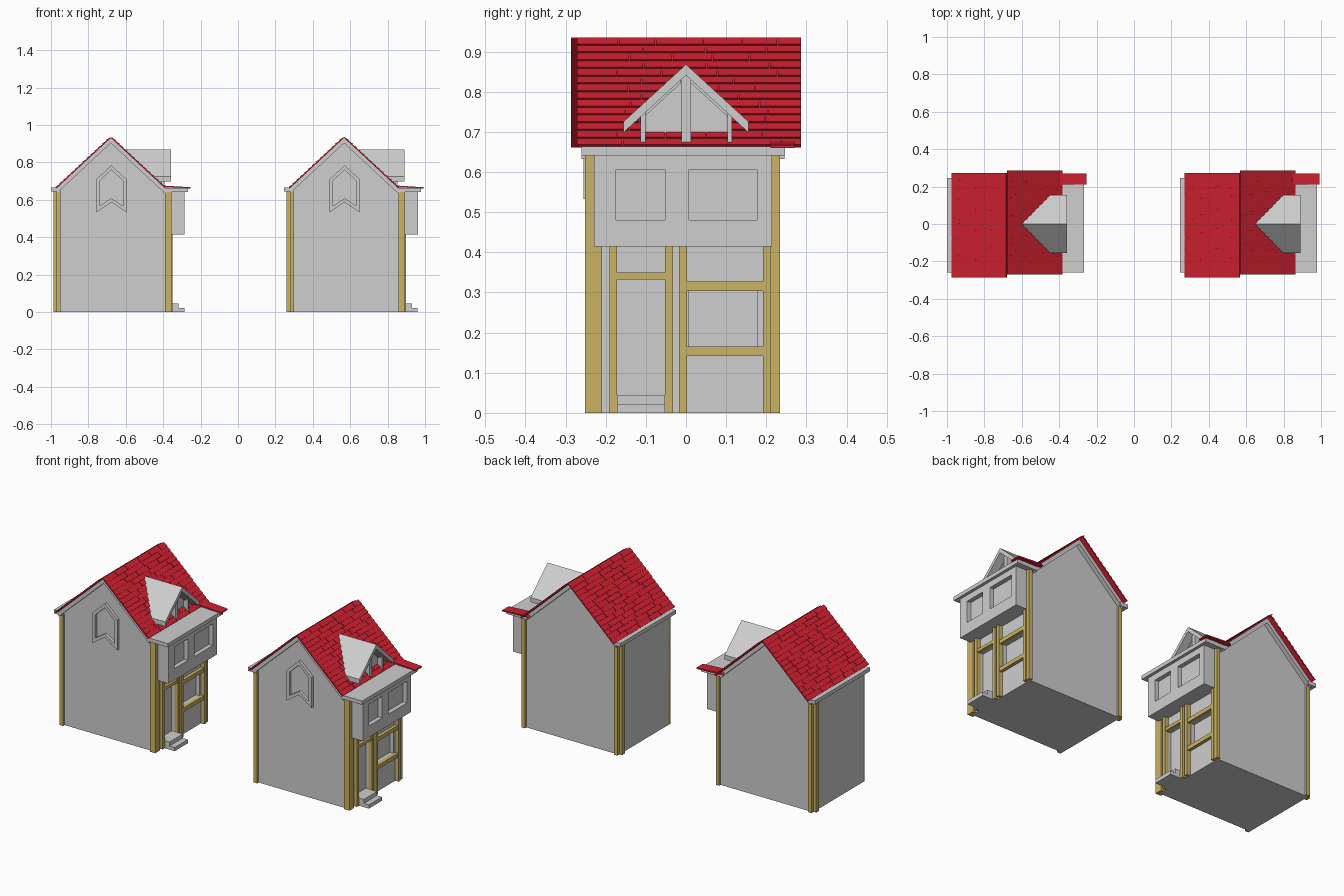
import bpy, bmesh, random
from mathutils import Vector

random.seed(4)
if "Cube" in bpy.data.objects:
    bpy.data.objects.remove(bpy.data.objects["Cube"], do_unlink=True)


def material(name, rgb):
    m = bpy.data.materials.new(name)
    m.use_nodes = True
    m.diffuse_color = (*rgb, 1)
    m.node_tree.nodes["Principled BSDF"].inputs["Base Color"].default_value = (*rgb, 1)
    return m


GREY = material("pale_grey", (0.62, 0.62, 0.62))
RED = material("roof_red", (0.63, 0.015, 0.03))
WOOD = material("timber_yellow", (0.6, 0.45, 0.13))
parts = []


def add_prism(bm, pts, axis, a, b):
    """Extrude a closed profile from a to b along 'x' (y,z points) or 'y' (x,z points)."""
    def place(p, d):
        return (d, p[0], p[1]) if axis == "x" else (p[0], d, p[1])
    lo = [bm.verts.new(place(p, a)) for p in pts]
    hi = [bm.verts.new(place(p, b)) for p in pts]
    n = len(pts)
    bm.faces.new(lo)
    bm.faces.new(hi[::-1])
    for i in range(n):
        j = (i + 1) % n
        bm.faces.new((lo[j], lo[i], hi[i], hi[j]))


def finish(name, bm, mat):
    bmesh.ops.recalc_face_normals(bm, faces=bm.faces)
    me = bpy.data.meshes.new(name)
    bm.to_mesh(me)
    bm.free()
    me.materials.append(mat)
    ob = bpy.data.objects.new(name, me)
    bpy.context.collection.objects.link(ob)
    parts.append(ob)
    return ob


def prism(name, pts, axis, a, b, mat):
    bm = bmesh.new()
    add_prism(bm, pts, axis, a, b)
    return finish(name, bm, mat)


def box(name, x, y, z, mat):
    pts = [(x[0], z[0]), (x[1], z[0]), (x[1], z[1]), (x[0], z[1])]
    return prism(name, pts, "y", y[0], y[1], mat)


def recess(ob, x, y, z):
    """Cut a box-shaped opening into a part."""
    cutter = box("cutter", x, y, z, GREY)
    parts.remove(cutter)
    cutter.hide_render = True
    mod = ob.modifiers.new("opening", "BOOLEAN")
    mod.operation = "DIFFERENCE"
    mod.solver = "EXACT"
    mod.object = cutter
    with bpy.context.temp_override(object=ob, active_object=ob):
        bpy.ops.object.modifier_apply(modifier=mod.name)
    bpy.data.objects.remove(cutter, do_unlink=True)


RX, RZ = -0.68, 0.931          # ridge
HALF, DROP = 0.29, 0.27        # half width and fall of the roof

# Main walls with door and window openings
body = prism("house_walls", [(-0.97, 0), (-0.372, 0), (-0.372, 0.64),
             (RX, RZ - 0.01), (-0.97, 0.65)], "y", -0.238, 0.22, GREY)
recess(body, (-0.395, -0.3), (0.007, 0.177), (0.165, 0.304))
recess(body, (-0.39, -0.3), (-0.172, -0.052), (0.045, 0.332))

# Gable trim and eave ledges
prism("gable_trim", [(RX - HALF, RZ - DROP), (RX, RZ), (RX + HALF, RZ - DROP),
      (RX + HALF, RZ - DROP - 0.028), (RX, RZ - 0.028),
      (RX - HALF, RZ - DROP - 0.028)], "y", -0.26, 0.245, GREY)
box("right_eave_ledge", (-1.0, -0.95), (-0.26, 0.247), (0.643, 0.665), GREY)
box("left_eave_ledge", (-0.4, -0.268), (-0.26, 0.247), (0.641, 0.663), GREY)

# Overhanging bay with two windows
bay = box("bay", (-0.38, -0.285), (-0.229, 0.214), (0.414, 0.645), GREY)
recess(bay, (-0.31, -0.2), (-0.174, -0.052), (0.481, 0.606))
recess(bay, (-0.31, -0.2), (0.007, 0.177), (0.481, 0.606))

# Ground floor posts and beams
for i, (y0, y1) in enumerate([(-0.191, -0.172), (-0.052, -0.032),
                              (-0.017, 0.002), (0.192, 0.211)]):
    box(f"wall_post_{i}", (-0.376, -0.35), (y0, y1), (0, 0.414), WOOD)
for name, y, z in [("door_beam", (-0.172, -0.052), (0.332, 0.35)),
                   ("window_head", (0.002, 0.192), (0.304, 0.327)),
                   ("window_sill", (0.002, 0.192), (0.142, 0.165))]:
    box(name, (-0.376, -0.353), y, z, WOOD)

# Corner posts
for name, x, y in [("front_left_post", (-0.39, -0.372), (-0.252, -0.23)),
                   ("front_left_outer_post", (-0.374, -0.355), (-0.252, -0.209)),
                   ("front_right_post", (-0.97, -0.948), (-0.252, -0.23)),
                   ("back_left_post", (-0.376, -0.355), (0.211, 0.234)),
                   ("back_right_post", (-0.97, -0.949), (0.212, 0.234)),
                   ("back_right_side_post", (-0.987, -0.966), (0.19, 0.215))]:
    box(name, x, y, (0, 0.643), WOOD)

# Door steps
box("lower_step", (-0.375, -0.286), (-0.172, -0.052), (0, 0.022), GREY)
box("upper_step", (-0.375, -0.318), (-0.172, -0.052), (0.022, 0.045), GREY)

# Arched gable window frame with chevron foot
cx = -0.677
outer = [(-0.08, 0.533), (0, 0.587), (0.08, 0.533), (0.08, 0.71), (0, 0.784), (-0.08, 0.71)]
inner = [(-0.062, 0.567), (0, 0.608), (0.062, 0.567), (0.062, 0.702), (0, 0.76), (-0.062, 0.702)]
bm = bmesh.new()
for i in range(6):
    j = (i + 1) % 6
    add_prism(bm, [(cx + p[0], p[1]) for p in (outer[i], outer[j], inner[j], inner[i])],
              "y", -0.255, -0.235)
finish("gable_window_frame", bm, GREY)


# Shingled roof slopes: a thin deck under overlapping courses of tiles
def slope(name, side, y0, y1, courses=14):
    along = Vector((side * HALF, -DROP))
    up = Vector((side * DROP, HALF)).normalized()

    def at(t, h):
        return Vector((RX, RZ)) + along * t + up * h
    bm = bmesh.new()
    add_prism(bm, [at(0, 0), at(1, 0), at(1, 0.004), at(0, 0.004)], "y", y0, y1)
    for c in range(courses):
        t0, t1 = c / courses, (c + 1) / courses
        profile = [at(t0, 0.002), at(t1, 0.002), at(t1, 0.01), at(t0, 0.005)]
        y = y0
        while y < y1:
            end = y + random.uniform(0.08, 0.17)
            if end > y1 - 0.04:
                end = y1
            add_prism(bm, profile, "y", y, end)
            y = end + 0.003
    finish(name, bm, RED)


slope("left_roof_slope", 1, -0.271, 0.287)
slope("right_roof_slope", -1, -0.287, 0.273)
prism("loose_eave_strip", [(-0.42, 0.668), (-0.255, 0.66), (-0.255, 0.667), (-0.4, 0.676)],
      "y", 0.21, 0.27, RED)

# Dormer roof: each plane runs back until it meets the main slope
bm = bmesh.new()
for s in (-1, 1):
    ring = []
    for y, top, back in ((0, 0.868, -0.612), (s * 0.156, 0.725, -0.458)):
        ring.append([bm.verts.new(p) for p in (
            (-0.358, y, top), (back, y, top), (back, y, top - 0.027), (-0.358, y, top - 0.027))])
    for i in range(4):
        j = (i + 1) % 4
        bm.faces.new((ring[0][i], ring[0][j], ring[1][j], ring[1][i]))
    bm.faces.new(ring[1])
bmesh.ops.remove_doubles(bm, verts=bm.verts, dist=0.0001)
finish("dormer_roof", bm, GREY)

# Dormer wall, posts and window edging
prism("dormer_wall", [(-0.112, 0.66), (0.112, 0.66), (0.112, 0.745), (0, 0.848), (-0.112, 0.745)],
      "x", -0.55, -0.422, GREY)
for name, y, top in (("front", -0.107, 0.75), ("middle", 0.001, 0.845), ("back", 0.109, 0.75)):
    w = 0.012 if name == "middle" else 0.006
    box(f"dormer_{name}_post", (-0.425, -0.394), (y - w, y + w), (0.66, top), GREY)
for s in (-1, 1):
    prism("dormer_rafter", [(s * 0.012, 0.842), (s * 0.112, 0.75), (s * 0.112, 0.73), (s * 0.012, 0.822)],
          "x", -0.425, -0.405, GREY)

# Second identical house
for ob in list(parts):
    twin = ob.copy()
    twin.name = "second_" + ob.name
    twin.location.x += 1.247
    bpy.context.collection.objects.link(twin)
